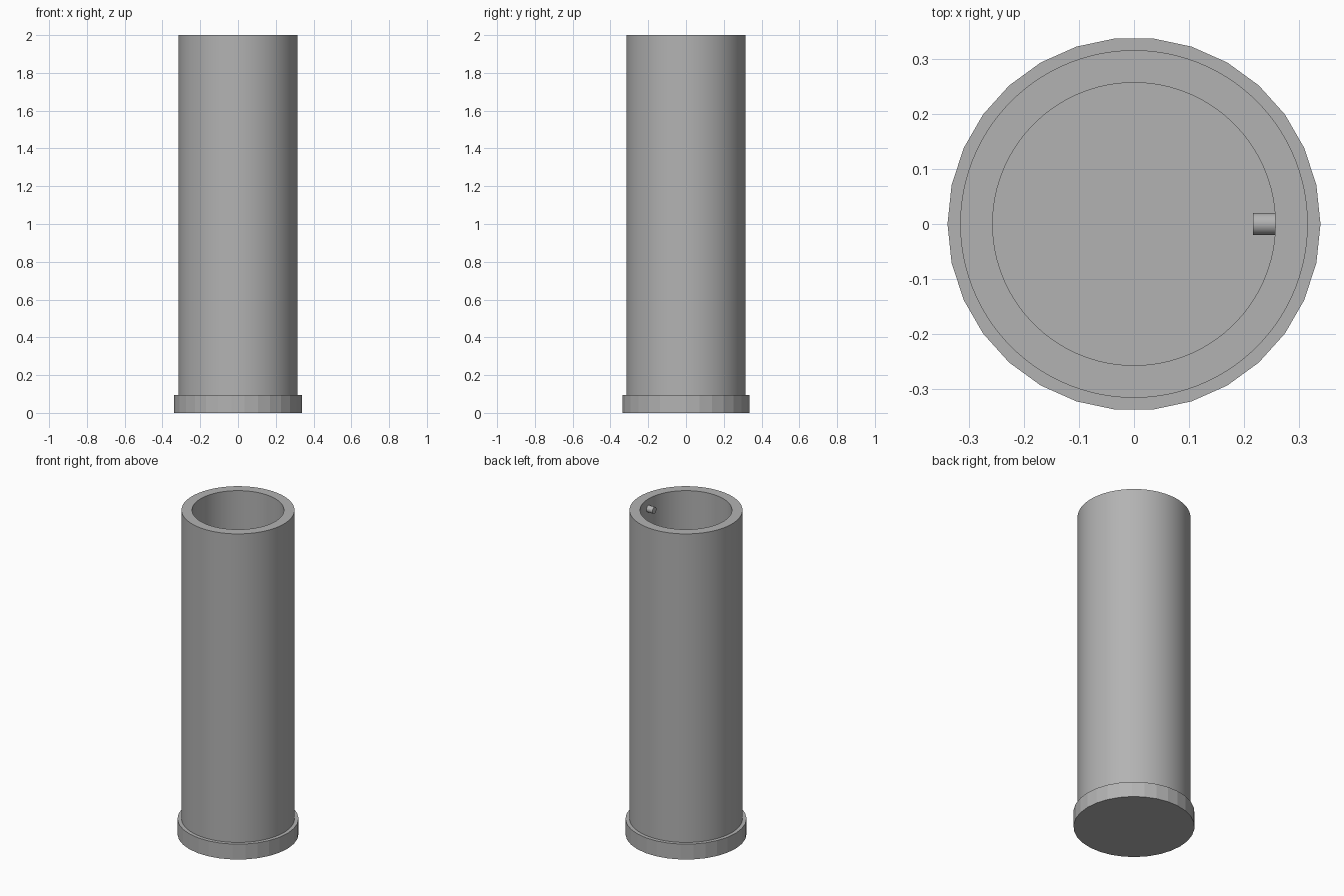
import bpy, bmesh, math
from mathutils import Matrix

cube = bpy.data.objects.get("Cube")
if cube:
    bpy.data.objects.remove(cube, do_unlink=True)

grey = bpy.data.materials.new("plain grey")
grey.use_nodes = True
GREY = (0.45, 0.45, 0.45, 1)
grey.diffuse_color = GREY
grey.node_tree.nodes["Principled BSDF"].inputs["Base Color"].default_value = GREY


def add_object(name, bm, smooth):
    bmesh.ops.recalc_face_normals(bm, faces=bm.faces)
    mesh = bpy.data.meshes.new(name)
    bm.to_mesh(mesh)
    bm.free()
    mesh.materials.append(grey)
    obj = bpy.data.objects.new(name, mesh)
    bpy.context.collection.objects.link(obj)
    if smooth:
        bpy.ops.object.select_all(action="DESELECT")
        obj.select_set(True)
        bpy.context.view_layer.objects.active = obj
        bpy.ops.object.shade_smooth_by_angle(angle=math.radians(30))
    return obj


def cylinder(name, radius, length, sides, matrix, smooth=True):
    bm = bmesh.new()
    bmesh.ops.create_cone(bm, cap_ends=True, segments=sides, radius1=radius,
                          radius2=radius, depth=length, matrix=matrix)
    return add_object(name, bm, smooth)


def lathe(name, profile, sides):
    bm = bmesh.new()
    rings = []
    for r, z in profile:
        angles = [math.tau * i / sides for i in range(sides)]
        rings.append([bm.verts.new((r * math.cos(a), r * math.sin(a), z)) for a in angles])
    for low, high in zip(rings, rings[1:]):
        for i in range(sides):
            j = (i + 1) % sides
            bm.faces.new((low[i], low[j], high[j], high[i]))
    bm.faces.new(rings[-1])
    return add_object(name, bm, True)


BASE_TOP = 0.095
OUTER, INNER = 0.316, 0.257

# Faceted closed foot
foot_turn = Matrix.Rotation(math.pi / 2, 4, "Z")
cylinder("foot", 0.339, BASE_TOP, 30,
         Matrix.Translation((0, 0, BASE_TOP / 2)) @ foot_turn, smooth=False)

# Hollow tube with a flat floor level with the foot
lathe("tube", [(OUTER, BASE_TOP), (OUTER, 2), (INNER, 2), (INNER, BASE_TOP + 0.001)], 100)

# Small locking pin on the inner wall, just below the rim
cylinder("pin", 0.02, 0.06, 32,
         Matrix.Translation((0.246, 0, 1.94)) @ Matrix.Rotation(math.pi / 2, 4, "Y"))
